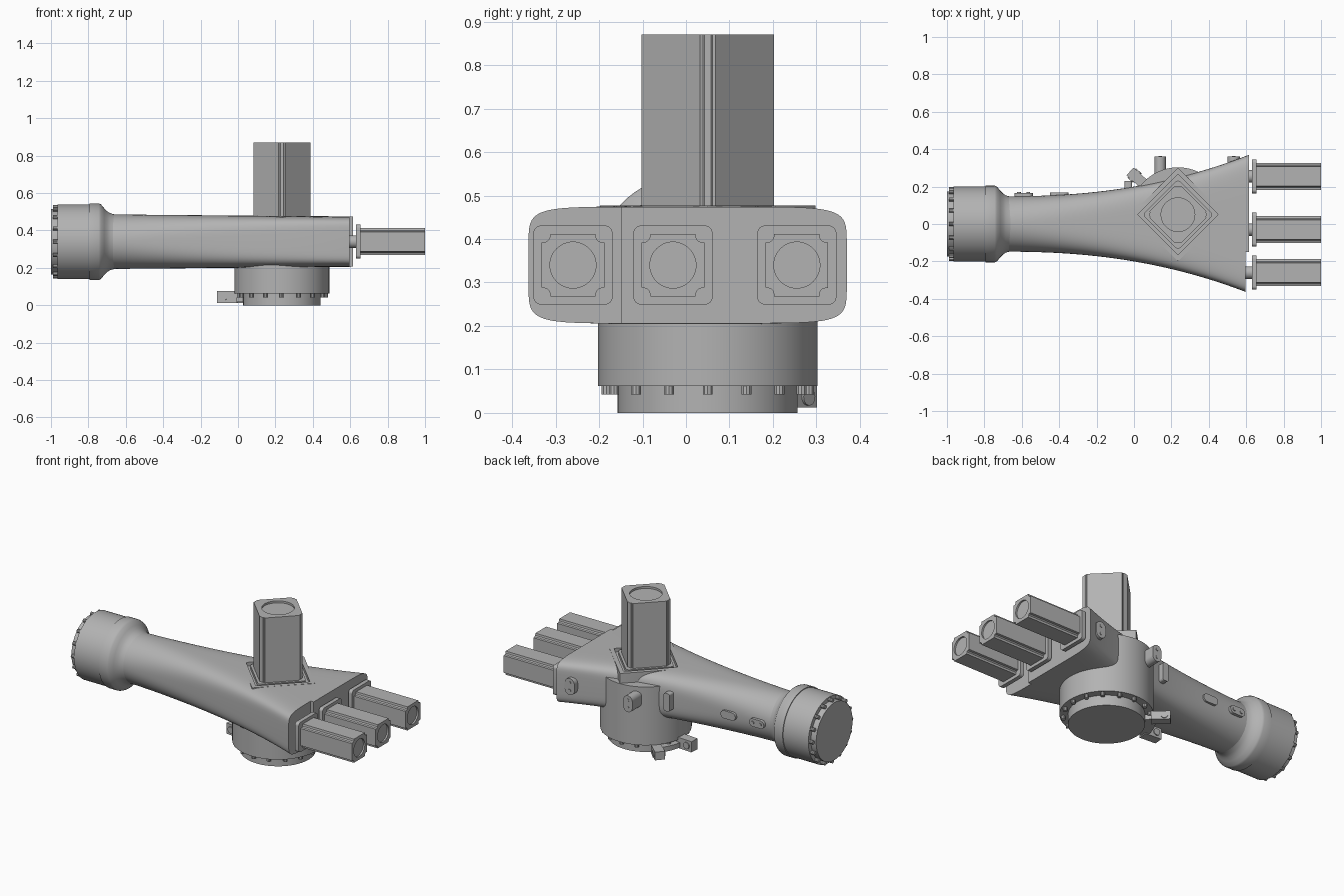
import bpy, bmesh, math
from mathutils import Matrix, Vector

if "Cube" in bpy.data.objects:
    bpy.data.objects.remove(bpy.data.objects["Cube"])

grey = bpy.data.materials.new("machined grey")
grey.use_nodes = True
grey.diffuse_color = (0.45, 0.45, 0.45, 1)
grey.node_tree.nodes["Principled BSDF"].inputs["Base Color"].default_value = (0.45, 0.45, 0.45, 1)

CZ = 0.34                 # height of the arm axis
HUB = (0.235, 0.05)       # joint axis in plan


def frame(origin, u, v, w):
    m = Matrix((u, v, w)).transposed().to_4x4()
    m.translation = Vector(origin)
    return m


def up(x, y, z, turn=0.0):
    return Matrix.Translation((x, y, z)) @ Matrix.Rotation(turn, 4, 'Z')


def along_x(x, y, z):
    return frame((x, y, z), (0, 1, 0), (0, 0, 1), (1, 0, 0))


def along_y(x, y, z):
    return frame((x, y, z), (-1, 0, 0), (0, 0, 1), (0, 1, 0))


def finish(name, bm):
    bmesh.ops.recalc_face_normals(bm, faces=bm.faces)
    mesh = bpy.data.meshes.new(name)
    bm.to_mesh(mesh)
    bm.free()
    mesh.materials.append(grey)
    ob = bpy.data.objects.new(name, mesh)
    bpy.context.collection.objects.link(ob)
    smooth(ob)
    return ob


def activate(ob):
    bpy.ops.object.select_all(action='DESELECT')
    ob.select_set(True)
    bpy.context.view_layer.objects.active = ob


def smooth(ob):
    activate(ob)
    bpy.ops.object.shade_smooth_by_angle(angle=math.radians(32))


def prism(name, pts, depth, *places):
    """Extrude a flat outline along local z at each place."""
    bm = bmesh.new()
    for m in places:
        lo = [bm.verts.new(m @ Vector((x, y, 0))) for x, y in pts]
        hi = [bm.verts.new(m @ Vector((x, y, depth))) for x, y in pts]
        bm.faces.new(lo[::-1])
        bm.faces.new(hi)
        for i in range(len(pts)):
            j = (i + 1) % len(pts)
            bm.faces.new((lo[i], lo[j], hi[j], hi[i]))
    return finish(name, bm)


def boolean(ob, tool, operation='DIFFERENCE'):
    tool.hide_render = True
    mod = ob.modifiers.new("cut", 'BOOLEAN')
    mod.operation, mod.solver, mod.object = operation, 'EXACT', tool
    activate(ob)
    bpy.ops.object.modifier_apply(modifier=mod.name)
    bpy.data.objects.remove(tool)
    smooth(ob)


def loft(name, rings):
    bm = bmesh.new()
    loops = [[bm.verts.new(p) for p in ring] for ring in rings]
    for a, b in zip(loops, loops[1:]):
        for i in range(len(a)):
            j = (i + 1) % len(a)
            bm.faces.new((a[i], a[j], b[j], b[i]))
    bm.faces.new(loops[0])
    bm.faces.new(loops[-1])
    return finish(name, bm)


def circle(r, n=48):
    return [(r * math.cos(2 * math.pi * i / n), r * math.sin(2 * math.pi * i / n)) for i in range(n)]


def slot(half_w, half_h, n=10):
    """Rounded outline: a stadium when the sides differ."""
    return rounded(half_w, half_h, min(half_w, half_h) * 0.999, n)


def rounded(a, b, r, n=6):
    pts = []
    for q, (sx, sy) in enumerate(((1, 1), (-1, 1), (-1, -1), (1, -1))):
        for i in range(n + 1):
            t = math.pi / 2 * (q + i / n)
            pts.append((sx * (a - r) + r * math.cos(t), sy * (b - r) + r * math.sin(t)))
    return pts


def four_corners(corner):
    """Repeat one corner outline around the four quadrants."""
    pts = []
    for _ in range(4):
        pts += corner
        corner = [(-y, x) for x, y in corner]
    return pts


def half_width(x):
    return 0.148 + 0.222 * max(0, (x + 0.7) / 1.315) ** 2.3


# Flared arm: round at the head, rounded slab at the motor end
def arm_ring(x, n=72):
    u = (x + 0.7) / 1.315
    w, h = half_width(x), 0.146 - 0.012 * u
    e = 2 / (2 + 5.5 * u ** 1.5)
    ring = []
    for i in range(n):
        c, s = math.cos(2 * math.pi * (i + .5) / n), math.sin(2 * math.pi * (i + .5) / n)
        ring.append((x, math.copysign(w * abs(c) ** e, c), CZ + math.copysign(h * abs(s) ** e, s)))
    return ring


arm = loft("flared_arm", [arm_ring(-0.7 + 1.315 * i / 28) for i in range(29)])
D = math.sqrt(0.5)
quarter = math.pi / 4
boolean(arm, prism("motor_pad", rounded(0.25 * D, 0.25 * D, 0.004, 2), 0.1,
                   up(*HUB, 0.377, quarter)), 'UNION')
boolean(arm, prism("pad_pocket", rounded(0.215 * D, 0.215 * D, 0.004, 2), 0.1,
                   up(*HUB, 0.455, quarter)))
boolean(arm, prism("end_step", [(-0.5, -0.3), (-0.15, -0.3), (-0.15, 0.3), (-0.5, 0.3)], 0.1,
                   along_x(0.595, 0, CZ)))

# Head: turned profile around the arm axis
profile = [(-1, .175), (-.965, .175), (-.965, .2), (-.795, .2), (-.795, .205), (-.745, .205),
           (-.733, .2), (-.715, .178), (-.7, .163), (-.685, .153), (-.665, .147), (-.64, .14)]
loft("head_flange", [[(x, y, CZ + z) for y, z in circle(r, 72)] for x, r in profile])
prism("head_bolts", circle(0.011, 10), 0.03,
      *[along_x(-0.99, y, CZ + z) for y, z in circle(0.186, 16)])

# Joint housing below the arm
prism("joint_housing", circle(0.253, 72), 0.355, up(*HUB, 0.062))
prism("joint_flange", circle(0.207, 72), 0.07, up(*HUB, 0))
prism("joint_bolts", circle(0.012, 10), 0.03,
      *[up(HUB[0] + x, HUB[1] + y, 0.042) for x, y in circle(0.233, 16)])

# Upright joint motor
flange = prism("upright_motor_flange", rounded(0.19 * D, 0.19 * D, 0.02), 0.03, up(*HUB, 0.445, quarter))
motor = prism("upright_motor", four_corners([(.12, .095), (.113, .098), (.113, .103), (.103, .113),
                                             (.098, .113), (.095, .12)]), 0.41, up(*HUB, 0.46, quarter))
boolean(motor, prism("cap_recess", circle(0.09), 0.05, up(*HUB, 0.858)))

# Three wrist motors
small = four_corners([(.072, .052), (.06, .054), (.054, .06), (.052, .072)])
for label, y in (("right", -0.26), ("middle", -0.03), ("left", 0.255)):
    prism(label + "_motor_neck", circle(0.034, 24), 0.06, along_x(0.58, y, CZ))
    prism(label + "_motor_plate", rounded(0.091, 0.091, 0.018), 0.025, along_x(0.63, y, CZ))
    body = prism(label + "_motor_body", small, 0.35, along_x(0.65, y, CZ))
    boolean(body, prism("end_recess", circle(0.053), 0.05, along_x(0.99, y, CZ)))

# Covers and ports along the back
prism("long_covers", slot(0.05, 0.024), 0.035, along_y(-0.59, 0.13, CZ), along_y(-0.4, 0.133, CZ))
prism("long_cover_screws", circle(0.01, 12), 0.006,
      *[along_y(x, 0.164, CZ) for x in (-0.615, -0.565)])
prism("upright_cover", rounded(0.02, 0.055, 0.012), 0.06, along_y(-0.03, 0.17, CZ + 0.005))
prism("housing_port", slot(0.03, 0.05), 0.11, along_y(0.14, 0.25, CZ))
prism("end_port", slot(0.033, 0.05), 0.05, along_y(0.533, 0.31, CZ))
prism("port_screws", circle(0.009, 12), 0.004,
      *[along_y(x, 0.359, CZ + dz) for x in (0.14, 0.533) for dz in (-0.024, 0.024)])

# Stop bracket hooked around the joint flange
arc = [math.radians(134 + 4.5 * i) for i in range(11)]
bracket = [(0.2 * math.cos(t), 0.2 * math.sin(t)) for t in arc]
bracket += [(0.265 * math.cos(t), 0.265 * math.sin(t)) for t in reversed(arc)]
prism("stop_bracket", bracket, 0.03, up(*HUB, 0.018))
for label, degrees, height in (("rear", 138, 0.05), ("side", 176, 0.065)):
    t = math.radians(degrees)
    block = [(0.24, -0.028), (0.345, -0.028), (0.345, 0.028), (0.24, 0.028)]
    prism(label + "_stop_block", block, height, up(*HUB, 0.012, t))
    face = up(*HUB, 0.012 + height / 2, t) @ frame((0.312, -0.034, 0), (1, 0, 0), (0, 0, 1), (0, -1, 0))
    prism(label + "_stop_pin", circle(0.02, 20), -0.068, face)
